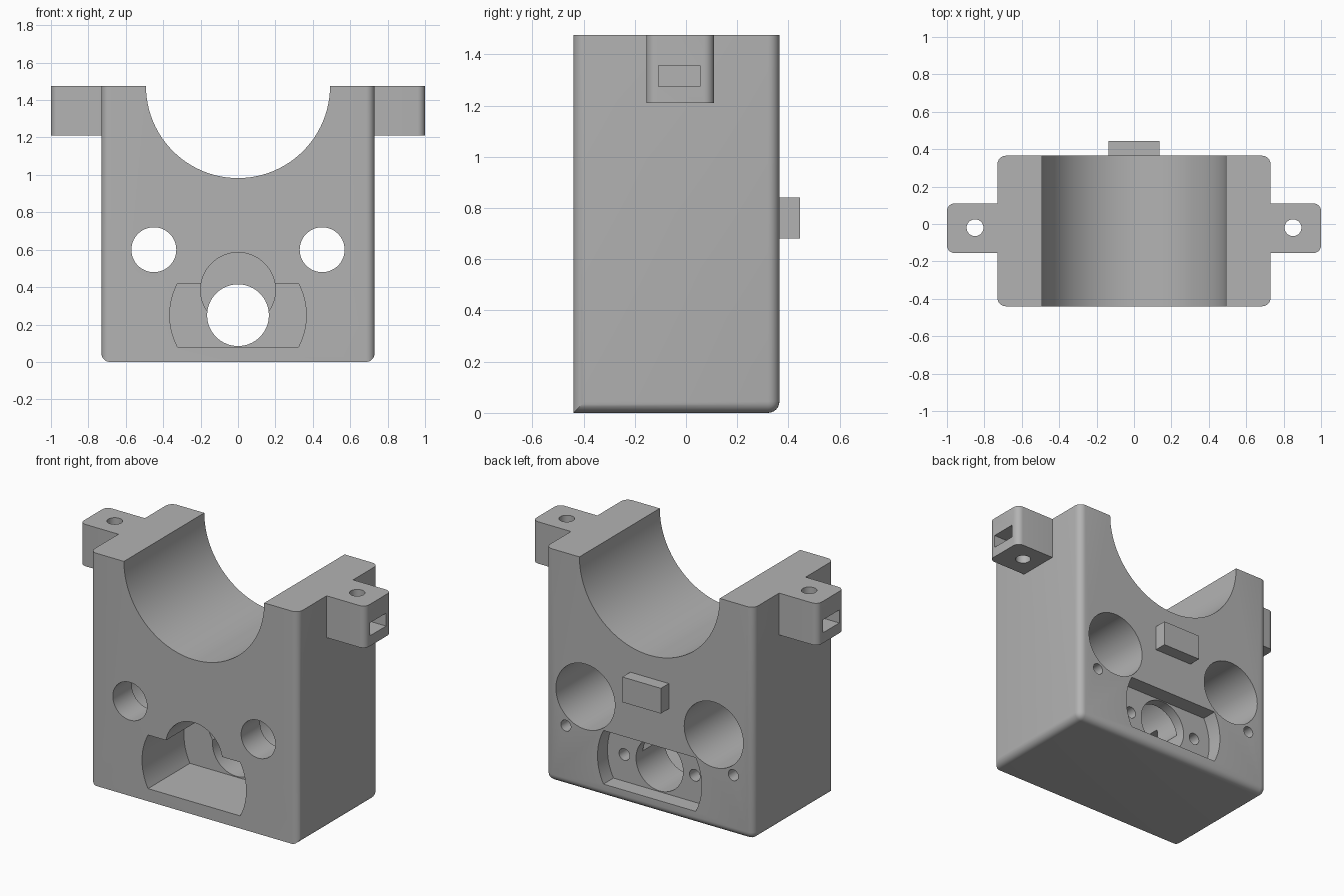
import bpy, bmesh
from math import sin, cos, pi, asin, radians
from mathutils import Vector

if "Cube" in bpy.data.objects:
    bpy.data.objects.remove(bpy.data.objects["Cube"], do_unlink=True)

grey = bpy.data.materials.new("plain grey")
grey.use_nodes = True
colour = (0.45, 0.45, 0.45, 1)
grey.diffuse_color = colour
grey.node_tree.nodes["Principled BSDF"].inputs["Base Color"].default_value = colour

FRONT, BACK, TOP, SIDE = -0.44, 0.365, 1.475, 0.73


def finish(bm, name):
    bmesh.ops.recalc_face_normals(bm, faces=bm.faces)
    mesh = bpy.data.meshes.new(name)
    bm.to_mesh(mesh)
    bm.free()
    mesh.materials.append(grey)
    obj = bpy.data.objects.new(name, mesh)
    bpy.context.collection.objects.link(obj)
    return obj


def box(name, low, high, rounded=None, radius=0.045):
    """Box between two corners; edges whose two ends pass the rule get rounded."""
    bm = bmesh.new()
    bmesh.ops.create_cube(bm, size=1)
    low, high = Vector(low), Vector(high)
    for v in bm.verts:
        v.co = low + (high - low) * (v.co + Vector((0.5, 0.5, 0.5)))
    if rounded:
        edges = [e for e in bm.edges if rounded(*(v.co for v in e.verts))]
        bmesh.ops.bevel(bm, geom=edges, offset=radius, offset_type='OFFSET',
                        segments=6, profile=0.5, affect='EDGES', clamp_overlap=True)
    return finish(bm, name)


def arc(x, c, r, start=0, end=2 * pi, n=64):
    return [(x + r * cos(start + (end - start) * i / n),
             c + r * sin(start + (end - start) * i / n)) for i in range(n)]


def prism(name, outline, start, end, axis='Y'):
    """Extrude an outline along y (outline in x, z) or along z (outline in x, y)."""
    bm = bmesh.new()
    place = (lambda p, t: (p[0], t, p[1])) if axis == 'Y' else (lambda p, t: (p[0], p[1], t))
    a = [bm.verts.new(place(p, start)) for p in outline]
    b = [bm.verts.new(place(p, end)) for p in outline]
    bm.faces.new(a)
    bm.faces.new(b)
    for i in range(len(a)):
        j = (i + 1) % len(a)
        bm.faces.new((a[i], a[j], b[j], b[i]))
    return finish(bm, name)


def cut(obj, cutters):
    for c in cutters:
        c.hide_render = True
        mod = obj.modifiers.new("cut", 'BOOLEAN')
        mod.operation, mod.solver, mod.object = 'DIFFERENCE', 'EXACT', c
    bpy.context.view_layer.update()
    deps = bpy.context.evaluated_depsgraph_get()
    mesh = bpy.data.meshes.new_from_object(obj.evaluated_get(deps))
    obj.modifiers.clear()
    obj.data = mesh
    for c in cutters:
        bpy.data.objects.remove(c, do_unlink=True)


def smooth(obj):
    bpy.ops.object.select_all(action='DESELECT')
    obj.select_set(True)
    bpy.context.view_layer.objects.active = obj
    bpy.ops.object.shade_smooth_by_angle(angle=radians(30))


def upright(a, b):
    return abs(a.z - b.z) > 0.01


def body_round(a, b):
    # upright corners and all bottom edges except the front one
    at_bottom = a.z < 0.01 and b.z < 0.01
    at_front = a.y < FRONT + 0.01 and b.y < FRONT + 0.01
    return upright(a, b) or (at_bottom and not at_front)


# Main block
body = box("body", (-SIDE, FRONT, 0), (SIDE, BACK, TOP), body_round)

# Pocket outline: a circle with flat top and bottom
half = asin(0.17 / 0.365)
pocket = (arc(0, 0.25, 0.365, -half, half, 16) + [(0.365 * cos(half), 0.42)]
          + arc(0, 0.25, 0.365, pi - half, pi + half, 16) + [(-0.365 * cos(half), 0.08)])

cutters = [
    prism("saddle_cutter", arc(0, TOP, 0.492, n=96), -1, 1),
    prism("front_pocket_cutter", pocket, -1, -0.02),
    prism("front_round_cutter", arc(0, 0.385, 0.2), -1, 0.2),
    prism("back_pocket_cutter", pocket, 0.265, 1),
    prism("centre_bore_cutter", arc(0, 0.25, 0.165), -1, 1),
]
for s in (-1, 1):
    cutters += [
        prism("bore_cutter", arc(s * 0.45, 0.6, 0.12), -1, 1),
        prism("counterbore_cutter", arc(s * 0.45, 0.6, 0.207), -0.25, 1),
        prism("pin_cutter", arc(s * 0.587, 0.38, 0.035, n=32), 0.12, 1),
        prism("screw_cutter", arc(s * 0.247, 0.25, 0.037, n=32), 0.08, 1),
    ]
cut(body, cutters)
smooth(body)

# Key block on the back
box("back_key", (-0.135, BACK, 0.68), (0.135, 0.445, 0.84))

# Mounting ears with a screw hole and a nut slot
for s, side in ((1, "left"), (-1, "right")):
    xs = sorted((s * SIDE, s))
    ear = box(side + "_ear", (xs[0], -0.155, 1.21), (xs[1], 0.11, TOP),
              lambda a, b: upright(a, b) and abs(a.x) > 0.9, 0.04)
    slot = sorted((s * 0.77, s * 1.2))
    cut(ear, [
        prism("ear_hole_cutter", arc(s * 0.85, -0.02, 0.045, n=32), 1, 2, 'Z'),
        box("slot_cutter", (slot[0], -0.107, 1.275), (slot[1], 0.055, 1.357)),
    ])
    smooth(ear)
